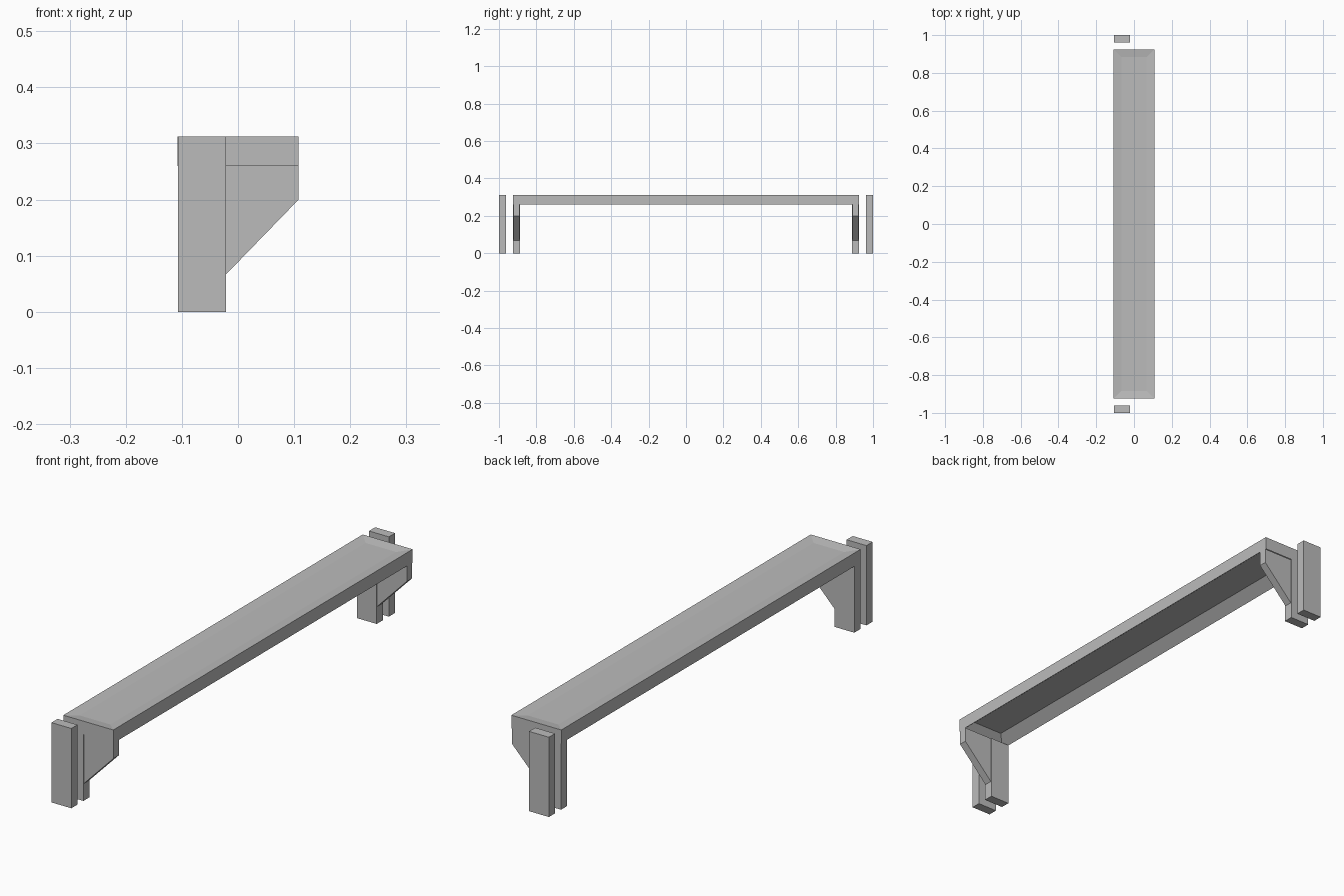
import bpy
import bmesh

cube = bpy.data.objects.get("Cube")
if cube:
    bpy.data.objects.remove(cube, do_unlink=True)

grey = bpy.data.materials.new("plain grey")
grey.use_nodes = True
colour = (0.5, 0.5, 0.5, 1)
grey.diffuse_color = colour
grey.node_tree.nodes["Principled BSDF"].inputs["Base Color"].default_value = colour

TOP, BEAM_BOTTOM = 0.312, 0.26
HALF_WIDTH, BEAM_END = 0.108, 0.925
THICK = 0.038
LEG_LEFT, LEG_RIGHT = -0.107, -0.021


def finish(name, bm):
    bmesh.ops.recalc_face_normals(bm, faces=bm.faces[:])
    mesh = bpy.data.meshes.new(name)
    bm.to_mesh(mesh)
    bm.free()
    mesh.materials.append(grey)
    obj = bpy.data.objects.new(name, mesh)
    bpy.context.collection.objects.link(obj)
    return obj


def prism(profile, y0, y1):
    """Extrude an (x, z) profile from y0 to y1."""
    bm = bmesh.new()
    face = bm.faces.new([bm.verts.new((x, y0, z)) for x, z in profile])
    made = bmesh.ops.extrude_face_region(bm, geom=[face])["geom"]
    verts = [v for v in made if isinstance(v, bmesh.types.BMVert)]
    bmesh.ops.translate(bm, verts=verts, vec=(0, y1 - y0, 0))
    bmesh.ops.recalc_face_normals(bm, faces=bm.faces[:])
    return bm


def rect(x0, x1, z0, z1):
    return [(x0, z0), (x1, z0), (x1, z1), (x0, z1)]


# Framed top with a thin panel, recessed slightly above and deeply below
bm = prism(rect(-HALF_WIDTH, HALF_WIDTH, BEAM_BOTTOM, TOP), -BEAM_END, BEAM_END)
bm.normal_update()
for direction, depth in ((1, 0.006), (-1, 0.036)):
    face = [f for f in bm.faces if f.normal.z * direction > 0.9]
    bmesh.ops.inset_region(bm, faces=face, thickness=0.042, use_even_offset=True)
    bmesh.ops.translate(bm, verts=face[0].verts[:], vec=(0, 0, -direction * depth))
finish("framed_top", bm)

# Supports at both ends: leg, corner brace and a free-standing post
brace = [(LEG_RIGHT, BEAM_BOTTOM), (LEG_RIGHT, 0.067),
         (HALF_WIDTH, 0.2), (HALF_WIDTH, BEAM_BOTTOM)]
inset = 0.003
for label, side in (("front", -1), ("back", 1)):
    inner = BEAM_END - THICK
    finish(label + "_leg", prism(rect(LEG_LEFT, LEG_RIGHT, 0, BEAM_BOTTOM),
                                 side * inner, side * BEAM_END))
    finish(label + "_brace", prism(brace, side * (inner + inset),
                                   side * (BEAM_END - inset)))
    finish(label + "_post", prism(rect(LEG_LEFT, LEG_RIGHT, 0, TOP),
                                  side * (1 - THICK), side))
